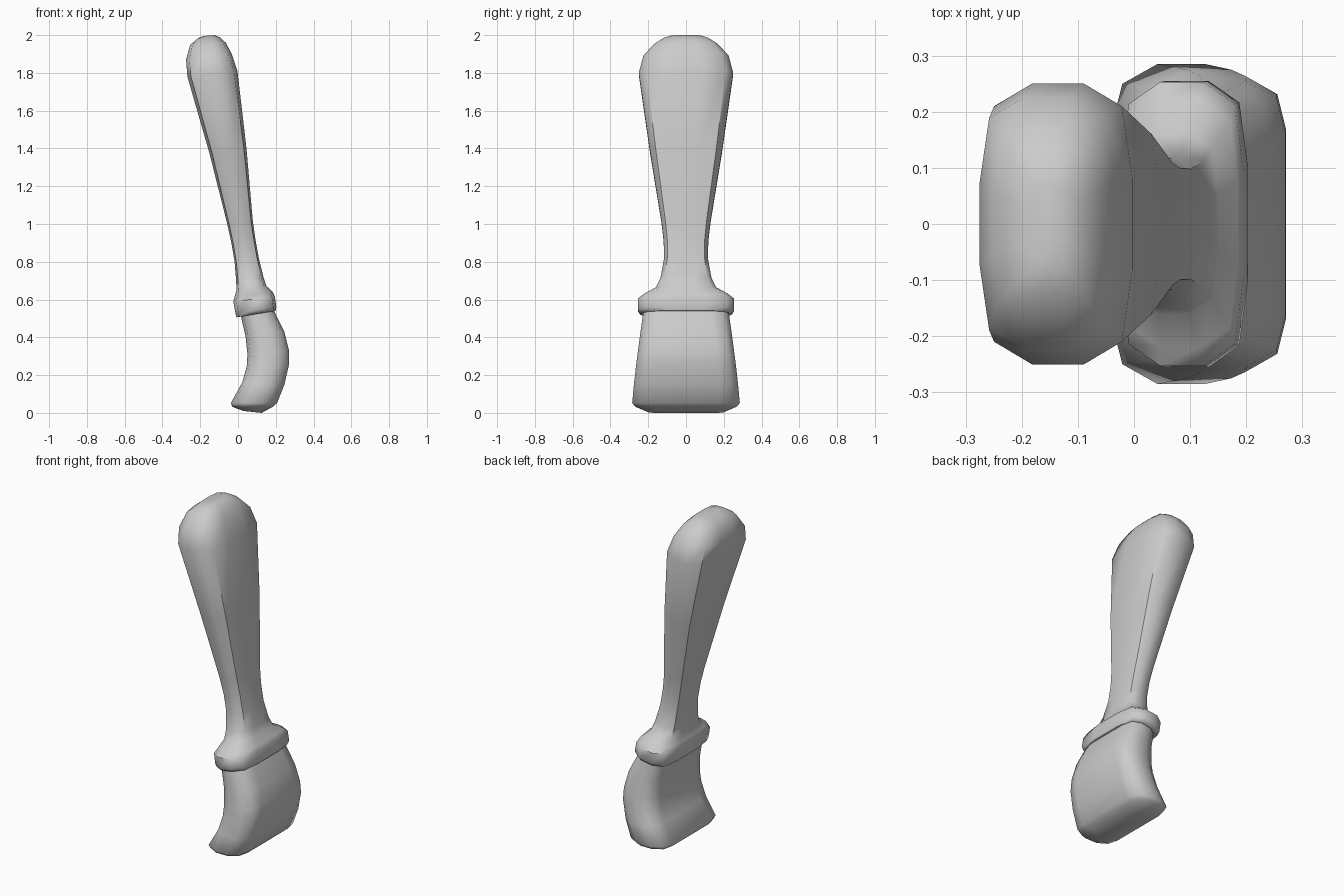
import bpy, bmesh, math


def loft(name, sections, angle):
    """Skin rings given as (x_left, z_left, x_right, z_right, half_width, flatness)."""
    bm = bmesh.new()
    rings = []
    for xl, zl, xr, zr, w, f in sections:
        corner = 0.80 + 0.12 * f
        q = [(1, f), (0.86, corner), (0.35, 1)]
        outline = (q + [(-u, v) for u, v in reversed(q)]
                   + [(-u, -v) for u, v in q] + [(u, -v) for u, v in reversed(q)])
        rings.append([bm.verts.new(((xl + xr) / 2 + u * (xr - xl) / 2, v * w,
                                    (zl + zr) / 2 + u * (zr - zl) / 2)) for u, v in outline])
    n = len(rings[0])
    for a, b in zip(rings, rings[1:]):
        for i in range(n):
            j = (i + 1) % n
            bm.faces.new((a[i], a[j], b[j], b[i]))
    bm.faces.new(rings[0])
    bm.faces.new(rings[-1])
    bmesh.ops.recalc_face_normals(bm, faces=bm.faces)
    mesh = bpy.data.meshes.new(name)
    bm.to_mesh(mesh)
    bm.free()
    ob = bpy.data.objects.new(name, mesh)
    bpy.context.collection.objects.link(ob)
    bpy.ops.object.select_all(action='DESELECT')
    ob.select_set(True)
    bpy.context.view_layer.objects.active = ob
    bpy.ops.object.shade_smooth_by_angle(angle=math.radians(angle))
    return ob


# Handle with flared collar, from collar underside to rounded butt
loft("handle", [
    (0.015, 0.510, 0.190, 0.538, 0.225, 0.40),
    (-0.008, 0.506, 0.200, 0.542, 0.240, 0.40),
    (-0.013, 0.525, 0.203, 0.560, 0.255, 0.40),
    (-0.025, 0.590, 0.195, 0.615, 0.253, 0.38),
    (-0.018, 0.615, 0.185, 0.640, 0.220, 0.35),
    (-0.008, 0.650, 0.150, 0.672, 0.160, 0.33),
    (-0.010, 0.700, 0.134, 0.722, 0.135, 0.33),
    (-0.018, 0.800, 0.110, 0.820, 0.117, 0.33),
    (-0.035, 0.900, 0.092, 0.920, 0.118, 0.33),
    (-0.057, 1.000, 0.078, 1.020, 0.130, 0.33),
    (-0.150, 1.370, 0.045, 1.400, 0.191, 0.33),
    (-0.268, 1.780, -0.003, 1.810, 0.250, 0.33),
    (-0.275, 1.870, -0.035, 1.905, 0.225, 0.33),
    (-0.254, 1.948, -0.065, 1.960, 0.165, 0.33),
    (-0.210, 1.985, -0.095, 1.988, 0.115, 0.33),
    (-0.175, 1.996, -0.125, 2.000, 0.075, 0.33),
], 50)

# Curved bristle block, from inside the collar to the rounded tip
loft("bristles", [
    (0.010, 0.540, 0.180, 0.565, 0.222, 0.55),
    (0.018, 0.500, 0.196, 0.530, 0.228, 0.55),
    (0.040, 0.405, 0.245, 0.430, 0.242, 0.60),
    (0.050, 0.310, 0.270, 0.330, 0.255, 0.64),
    (0.046, 0.245, 0.271, 0.260, 0.264, 0.64),
    (0.022, 0.160, 0.246, 0.150, 0.275, 0.64),
    (-0.038, 0.052, 0.207, 0.052, 0.285, 0.64),
    (-0.030, 0.032, 0.185, 0.033, 0.268, 0.64),
    (0.030, 0.010, 0.125, 0.000, 0.200, 0.70),
], 60)
